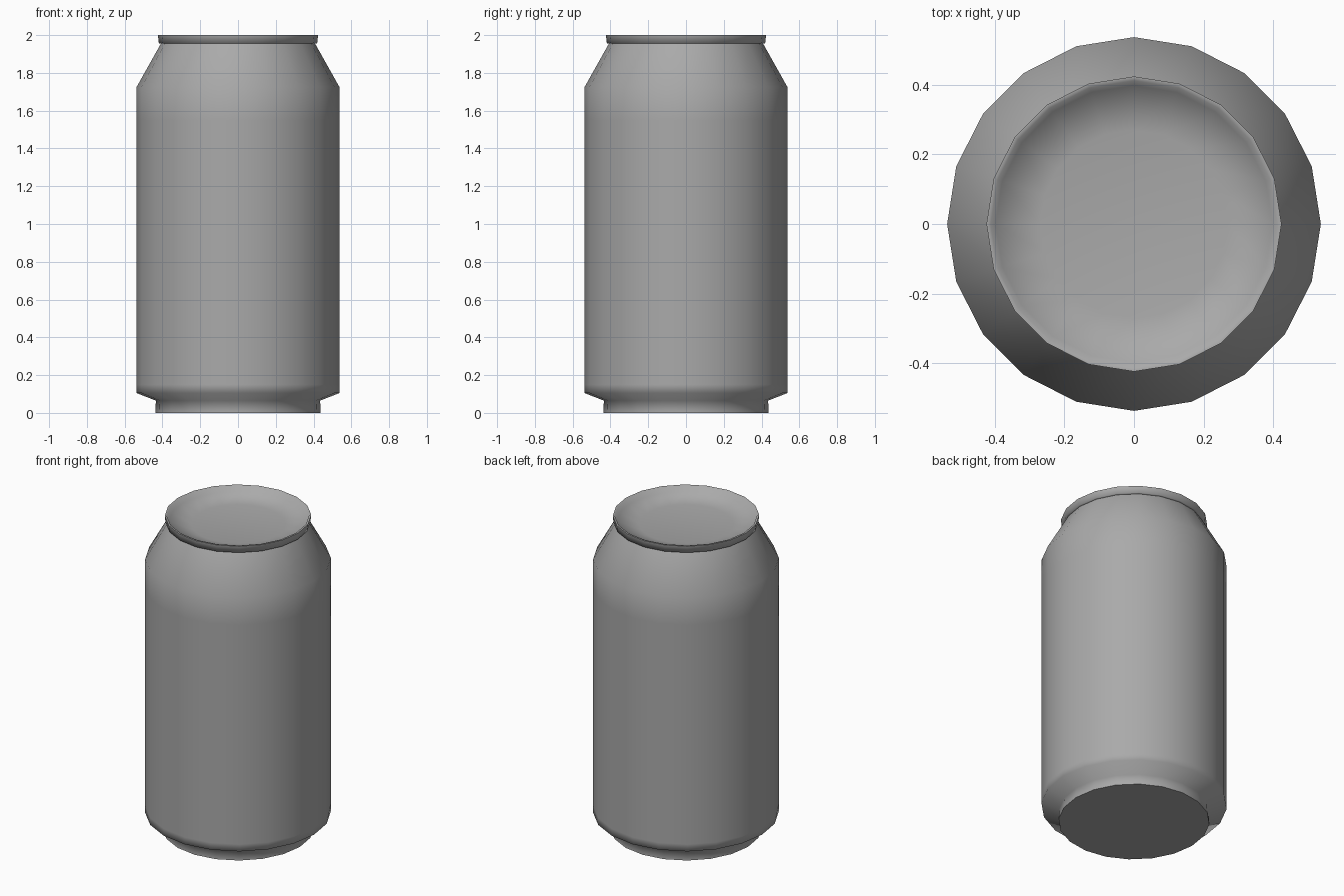
import bpy
import bmesh
import math

SIDES = 20

cube = bpy.data.objects.get("Cube")
if cube:
    bpy.data.objects.remove(cube, do_unlink=True)

# Plain grey metal
metal = bpy.data.materials.new("grey_metal")
metal.use_nodes = True
colour = (0.4, 0.4, 0.4, 1.0)
metal.diffuse_color = colour
metal.node_tree.nodes["Principled BSDF"].inputs["Base Color"].default_value = colour


def lathe(name, profile, cap_start=False, cap_end=False, sharp_angle=75):
    """Turn a (radius, height) profile around the z axis."""
    bm = bmesh.new()
    rings = []
    for radius, z in profile:
        ring = []
        for i in range(SIDES):
            a = math.tau * i / SIDES
            ring.append(bm.verts.new((radius * math.cos(a), radius * math.sin(a), z)))
        rings.append(ring)
    for low, high in zip(rings, rings[1:]):
        for i in range(SIDES):
            j = (i + 1) % SIDES
            bm.faces.new((low[i], low[j], high[j], high[i]))
    if cap_start:
        bm.faces.new(rings[0][::-1])
    if cap_end:
        bm.faces.new(rings[-1])
    mesh = bpy.data.meshes.new(name)
    bm.to_mesh(mesh)
    bm.free()
    mesh.materials.append(metal)
    obj = bpy.data.objects.new(name, mesh)
    bpy.context.collection.objects.link(obj)
    bpy.ops.object.select_all(action='DESELECT')
    obj.select_set(True)
    bpy.context.view_layer.objects.active = obj
    bpy.ops.object.shade_smooth_by_angle(angle=math.radians(sharp_angle))
    return obj


# Foot, straight wall and tapered shoulder, with extra rings to keep the wall shading even
lathe("can_body", [
    (0.437, 0.0), (0.435, 0.065), (0.537, 0.105), (0.537, 0.15),
    (0.537, 1.55), (0.537, 1.725), (0.408, 1.955),
], cap_start=True)

# Rolled rim and shallow dished lid
lathe("can_lid", [
    (0.408, 1.955), (0.419, 1.957), (0.424, 2.0), (0.412, 2.0),
    (0.398, 1.967), (0.27, 1.945),
], cap_end=True)
